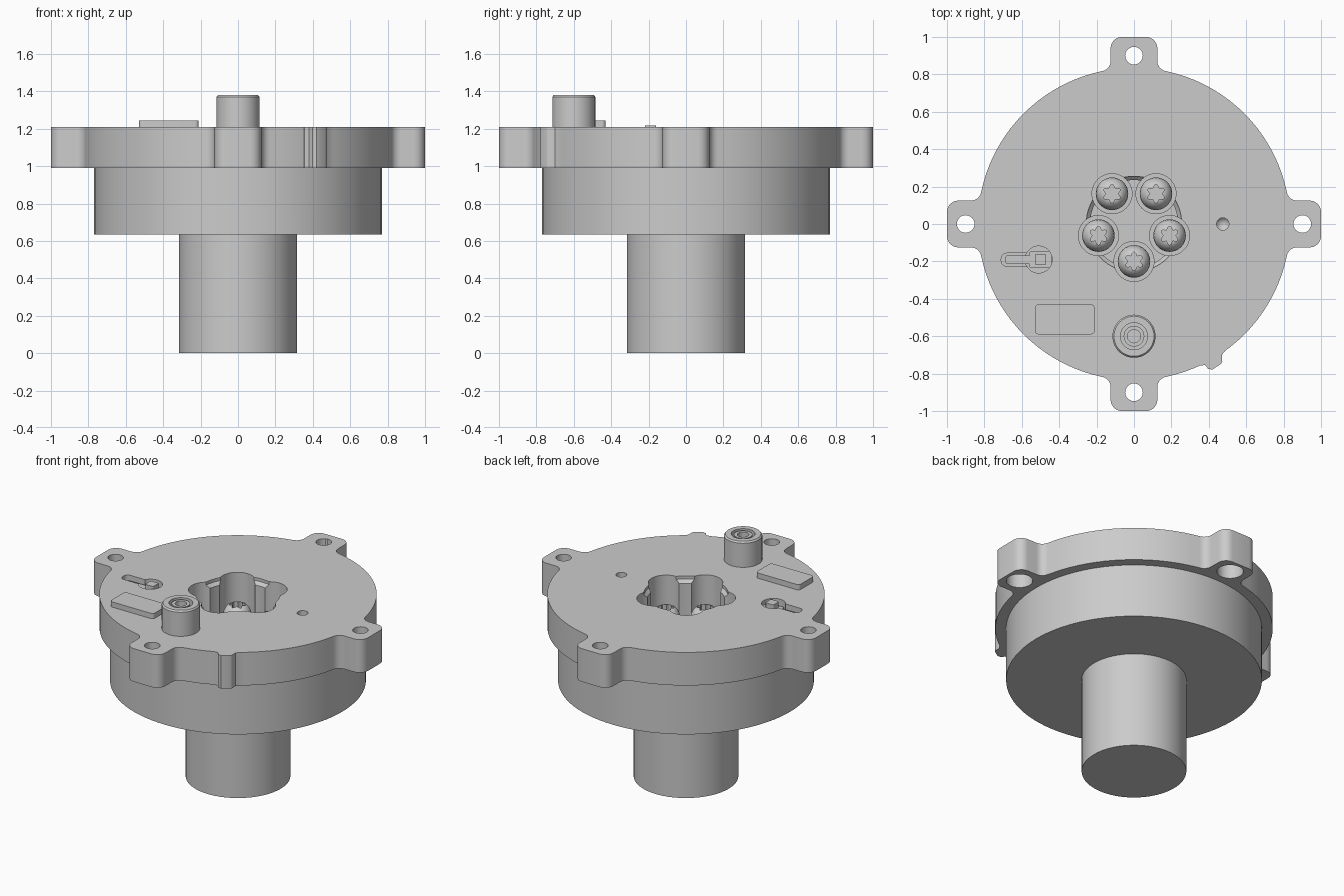
import bpy, bmesh
from math import sin, cos, pi, sqrt, asin, radians

if "Cube" in bpy.data.objects:
    bpy.data.objects.remove(bpy.data.objects["Cube"])


def finish(name, bm):
    bmesh.ops.recalc_face_normals(bm, faces=bm.faces)
    me = bpy.data.meshes.new(name)
    bm.to_mesh(me)
    bm.free()
    ob = bpy.data.objects.new(name, me)
    bpy.context.collection.objects.link(ob)
    return ob


def prism(name, pts, z0, z1):
    bm = bmesh.new()
    face = bm.faces.new([bm.verts.new((x, y, z0)) for x, y in pts])
    ext = bmesh.ops.extrude_face_region(bm, geom=[face])
    top = [g for g in ext["geom"] if isinstance(g, bmesh.types.BMVert)]
    bmesh.ops.translate(bm, verts=top, vec=(0, 0, z1 - z0))
    if face.is_valid and len(bm.faces) < len(pts) + 2:
        bmesh.ops.holes_fill(bm, edges=bm.edges)
    return finish(name, bm)


def lathe(name, profile, x=0, y=0, n=64):
    """Revolve an (r, z) profile that starts and ends on the axis."""
    bm = bmesh.new()
    rings = []
    for r, z in profile:
        k = n if r > 0 else 1
        rings.append([bm.verts.new((x + r * cos(2 * pi * i / n), y + r * sin(2 * pi * i / n), z))
                      for i in range(k)])
    for a, b in zip(rings, rings[1:]):
        for i in range(n):
            j = (i + 1) % n
            quad = [a[i % len(a)], a[j % len(a)], b[j % len(b)], b[i % len(b)]]
            bm.faces.new(list(dict.fromkeys(quad)))
    return finish(name, bm)


def cyl(name, r, z0, z1, x=0, y=0, n=48):
    return lathe(name, [(0, z0), (r, z0), (r, z1), (0, z1)], x, y, n)


def boolean(ob, tool, op="DIFFERENCE"):
    mod = ob.modifiers.new("bool", "BOOLEAN")
    mod.operation, mod.solver, mod.object = op, "EXACT", tool
    bpy.context.view_layer.objects.active = ob
    bpy.ops.object.modifier_apply(modifier=mod.name)
    bpy.data.objects.remove(tool)


def arc(cx, cy, r, a0, a1, n):
    return [(cx + r * cos(a0 + (a1 - a0) * i / n), cy + r * sin(a0 + (a1 - a0) * i / n))
            for i in range(n + 1)]


def round_rect(x0, x1, y0, y1, r):
    return (arc(x1 - r, y1 - r, r, 0, pi / 2, 5) + arc(x0 + r, y1 - r, r, pi / 2, pi, 5)
            + arc(x0 + r, y0 + r, r, pi, 1.5 * pi, 5) + arc(x1 - r, y0 + r, r, 1.5 * pi, 2 * pi, 5))


def flange_outline(R=0.835, w=0.125, c=0.06, f=0.055):
    fy = w + f
    fx = sqrt((R + f) ** 2 - fy ** 2)
    a = asin(fy / (R + f))
    half = arc(1 - c, w - c, c, 0, pi / 2, 6) + arc(fx, fy, f, 1.5 * pi, pi + a, 6)
    quarter = [(x, -y) for x, y in reversed(half)] + half + arc(0, 0, R, a, pi / 2 - a, 18)[1:-1]
    pts = []
    for k in range(4):
        s, t = round(sin(k * pi / 2)), round(cos(k * pi / 2))
        pts += [(x * t - y * s, x * s + y * t) for x, y in quarter]
    return pts


TOP = 1.21
# Flange with four ears, timing bump, housing and shaft
body = prism("motor_body", flange_outline(), 0.99, TOP)
bump = [(0.30, -0.70), (0.355, -0.757), (0.38, -0.754), (0.397, -0.775), (0.42, -0.778),
        (0.466, -0.747), (0.472, -0.735), (0.47, -0.70), (0.49, -0.675), (0.40, -0.60)]
boolean(body, prism("bump", bump, 0.99, TOP), "UNION")
boolean(body, lathe("housing", [(0, 0), (0.315, 0), (0.315, 0.635), (0.77, 0.635),
                                (0.77, 1.05), (0, 1.05)], n=96), "UNION")

# Ear holes with counterbores underneath
for x, y in ((0.9, 0), (-0.9, 0), (0, 0.9), (0, -0.9)):
    boolean(body, cyl("hole", 0.047, 0.9, 1.3, x, y, 32))
    boolean(body, cyl("counterbore", 0.08, 0.9, 1.10, x, y, 32))

# Central recess with five screw pockets
boolean(body, lathe("recess", [(0, 0.95), (0.235, 0.95), (0.235, 1.17), (0.255, 1.19),
                               (0.255, 1.3), (0, 1.3)]))
spots = [(0.2 * cos(radians(-90 + 72 * k)), 0.2 * sin(radians(-90 + 72 * k))) for k in range(5)]
for x, y in spots:
    boolean(body, cyl("pocket", 0.107, 0.92, 1.3, x, y))

# Drilled dimple, plug pocket and lead slot
boolean(body, lathe("dimple", [(0, 1.12), (0.033, 1.16), (0.033, 1.3), (0, 1.3)], 0.475, 0, 32))
boolean(body, cyl("plug_pocket", 0.072, 1.12, 1.3, -0.51, -0.19))
boolean(body, prism("lead_slot", round_rect(-0.71, -0.53, -0.226, -0.156, 0.03), 1.15, 1.3))

# Dome screws with six-lobe sockets
screw = lathe("screw_1", [(0, 0.91), (0.087, 0.91), (0.087, 0.975), (0.083, 1.0), (0.074, 1.02),
                          (0.06, 1.037), (0.045, 1.046), (0, 1.05)], n=40)
star = [((0.041 + 0.009 * cos(6 * t)) * sin(t), (0.041 + 0.009 * cos(6 * t)) * cos(t))
        for t in [2 * pi * i / 48 for i in range(48)]]
boolean(screw, prism("socket", star, 0.99, 1.1))
screws = [screw]
for k in range(1, 5):
    s = screw.copy()
    s.name = f"screw_{k + 1}"
    bpy.context.collection.objects.link(s)
    screws.append(s)
for s, (x, y) in zip(screws, spots):
    s.location = (x, y, 0)

# Round port with ringed end
port = lathe("port", [(0, 1.19), (0.115, 1.19), (0.115, 1.37), (0.107, 1.38), (0.072, 1.38),
                      (0.072, 1.34), (0.055, 1.34), (0.055, 1.375), (0.035, 1.375),
                      (0.035, 1.33), (0, 1.33)], 0, -0.6)

# Raised plate
plate = prism("raised_plate", round_rect(-0.53, -0.21, -0.59, -0.43, 0.02), 1.19, 1.245)

# Plug and lead sitting in their pocket
plug = prism("plug", round_rect(-0.56, -0.44, -0.235, -0.145, 0.012), 1.11, 1.18)
plug_cap = prism("plug_cap", round_rect(-0.53, -0.47, -0.22, -0.16, 0.008), 1.17, 1.216)
lead = prism("lead", round_rect(-0.69, -0.54, -0.213, -0.168, 0.015), 1.14, 1.18)

# Smooth curved sides, sharp edges
bpy.ops.object.select_all(action="DESELECT")
for ob in [body, port, plate, plug, plug_cap, lead, screw]:
    ob.select_set(True)
bpy.context.view_layer.objects.active = body
bpy.ops.object.shade_smooth_by_angle(angle=radians(30))
